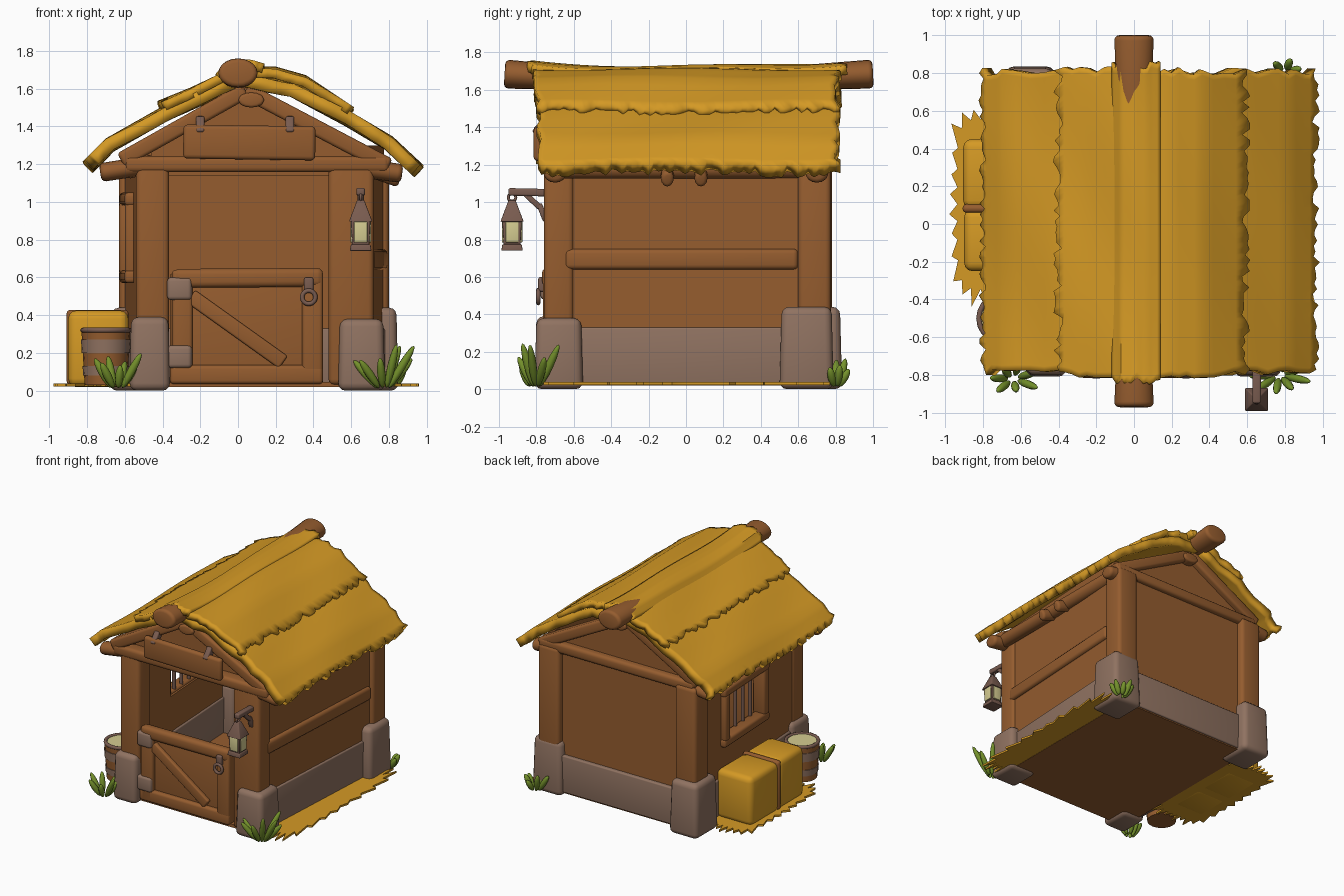
import bpy, bmesh, math, random
from mathutils import Vector, Matrix

random.seed(4)
if "Cube" in bpy.data.objects:
    bpy.data.objects.remove(bpy.data.objects["Cube"])


def material(name, rgb):
    m = bpy.data.materials.new(name)
    m.use_nodes = True
    m.diffuse_color = (*rgb, 1)
    bsdf = m.node_tree.nodes["Principled BSDF"]
    bsdf.inputs["Base Color"].default_value = (*rgb, 1)
    bsdf.inputs["Roughness"].default_value = 0.9
    return m


WOOD = material("wood brown", (0.30, 0.108, 0.028))
THATCH = material("straw yellow", (0.66, 0.32, 0.018))
STONE = material("stone grey", (0.28, 0.17, 0.12))
METAL = material("dark metal", (0.19, 0.105, 0.078))
LEAF = material("grass green", (0.18, 0.29, 0.025))
CREAM = material("pale cream", (0.66, 0.60, 0.28))


def finish(name, bm, mat):
    me = bpy.data.meshes.new(name)
    bm.to_mesh(me)
    bm.free()
    me.materials.append(mat)
    ob = bpy.data.objects.new(name, me)
    bpy.context.collection.objects.link(ob)
    bpy.ops.object.select_all(action='DESELECT')
    ob.select_set(True)
    bpy.context.view_layer.objects.active = ob
    bpy.ops.object.shade_smooth_by_angle(angle=math.radians(40))
    return ob


def frame(p, q):
    """Matrix whose z axis runs from p to q, placed at their middle."""
    p, q = Vector(p), Vector(q)
    d = (q - p).normalized()
    up = Vector((0, 1, 0)) if abs(d.z) > 0.99 else Vector((0, 0, 1))
    side = up.cross(d).normalized()
    m = Matrix((side, d.cross(side), d)).transposed().to_4x4()
    m.translation = (p + q) / 2
    return m, (q - p).length


def bar(name, p, q, w, h, mat, bevel=0.015, sides=4, taper=1.0):
    """Beam from p to q, square or round, with softened edges."""
    bm = bmesh.new()
    m, length = frame(p, q)
    r = math.sqrt(0.5) if sides == 4 else 0.5
    bmesh.ops.create_cone(bm, cap_ends=True, segments=sides, radius1=r, radius2=r * taper, depth=length)
    if sides == 4:
        bmesh.ops.rotate(bm, verts=bm.verts, matrix=Matrix.Rotation(math.pi / 4, 3, 'Z'))
    bmesh.ops.scale(bm, verts=bm.verts, vec=(w, h, 1))
    if bevel:
        edges = [e for e in bm.edges if e.calc_face_angle(0) > 0.7]
        bmesh.ops.bevel(bm, geom=edges, offset=bevel, segments=3, profile=0.5, affect='EDGES')
    bm.transform(m)
    return finish(name, bm, mat)


def box(name, x, y, z, mat, bevel=0.015, taper=1.0):
    cx, cy = sum(x) / 2, sum(y) / 2
    return bar(name, (cx, cy, z[0]), (cx, cy, z[1]), x[1] - x[0], y[1] - y[0], mat, bevel, taper=taper)


def slab(name, p, q, z, t, mat, bevel=0.0):
    """Upright wall piece between two plan points."""
    zc = sum(z) / 2
    return bar(name, (*p, zc), (*q, zc), t, z[1] - z[0], mat, bevel)


def ring(name, c, r, thick, mat, rot):
    bpy.ops.mesh.primitive_torus_add(location=c, major_radius=r, minor_radius=thick,
                                     major_segments=20, minor_segments=8, rotation=rot)
    ob = bpy.context.object
    ob.name = name
    ob.data.materials.append(mat)
    bpy.ops.object.shade_smooth()


def prism(name, outline, y, t, mat):
    """Flat outline in x and z, given a thickness along y."""
    bm = bmesh.new()
    f = bm.faces.new([bm.verts.new((a, y, b)) for a, b in outline])
    g = bmesh.ops.extrude_face_region(bm, geom=[f])["geom"]
    bmesh.ops.translate(bm, vec=(0, t, 0), verts=[v for v in g if isinstance(v, bmesh.types.BMVert)])
    bmesh.ops.recalc_face_normals(bm, faces=bm.faces)
    return finish(name, bm, mat)


def thatch(name, prof, y0, y1, thick, ragged=(), lift=0.0):
    """Sheet of thatch along y; the listed profile ends get a ragged fringe."""
    pts = []
    for a, b in zip(prof, prof[1:]):
        pts += [Vector(a).lerp(Vector(b), k / 4) for k in range(4)]
    pts.append(Vector(prof[-1]))
    n = 56
    shift = [(random.uniform(-0.02, 0.02), random.uniform(-0.02, 0.02)) for _ in pts]
    bm = bmesh.new()
    rows = []
    for i, p in enumerate(pts):
        end = i in [len(pts) - 1 if r else 0 for r in ragged]
        inner = pts[1] if i == 0 else pts[i - 1]
        row = []
        for j in range(n + 1):
            t = j / n
            s = (p - inner).normalized() * random.uniform(-0.035, 0.02) if end else Vector((0, 0))
            y = y0 + shift[i][0] + (y1 - y0 + shift[i][1] - shift[i][0]) * t
            wave = 0.007 * math.sin(5 * y + 9 * p.x) + lift * (2 * t - 1) ** 4
            row.append(bm.verts.new((p.x + s.x, y, p.y + s.y + wave)))
        rows.append(row)
    for a, b in zip(rows, rows[1:]):
        for j in range(n):
            bm.faces.new((a[j], b[j], b[j + 1], a[j + 1]))
    ob = finish(name, bm, THATCH)
    mod = ob.modifiers.new("thickness", 'SOLIDIFY')
    mod.thickness, mod.offset = thick, -1


# Roof thatch in layers, and the ridge pole
thatch("thatch_right_lower", [(0.03, 1.68), (0.3, 1.63), (0.6, 1.47), (0.82, 1.34), (0.97, 1.20)], -0.79, 0.81, 0.07, (1,))
thatch("thatch_right_upper", [(0.03, 1.71), (0.2, 1.71), (0.36, 1.665), (0.6, 1.505)], -0.8, 0.81, 0.05, (1,))
thatch("thatch_left_lower", [(-0.81, 1.22), (-0.7, 1.33), (-0.4, 1.5), (-0.04, 1.66)], -0.79, 0.81, 0.07, (0,))
thatch("thatch_left_upper", [(-0.41, 1.535), (-0.25, 1.6), (-0.06, 1.69)], -0.8, 0.82, 0.05, (0,))
thatch("thatch_ridge", [(-0.12, 1.65), (-0.07, 1.71), (0, 1.732), (0.07, 1.73), (0.14, 1.715)], -0.83, 0.84, 0.05, (), 0.02)
bar("ridge_pole_front", (0, -0.97, 1.685), (0, -0.3, 1.645), 0.21, 0.155, WOOD, 0.025, 20, 0.7)
bar("ridge_pole_back", (0, 1.0, 1.685), (0, 0.2, 1.645), 0.21, 0.155, WOOD, 0.025, 20, 0.7)

# Corner posts with stone footings
for n, px, py, sx, sy, top in (
        ("front_right", (-0.54, -0.365), (-0.76, -0.6), (-0.575, -0.36), (-0.81, -0.55), 0.39),
        ("front_left", (0.48, 0.72), (-0.76, -0.6), (0.53, 0.78), (-0.81, -0.55), 0.38),
        ("back_right", (-0.63, -0.44), (0.6, 0.78), (-0.68, -0.42), (0.54, 0.835), 0.44),
        ("back_left", (0.61, 0.80), (0.6, 0.775), (0.58, 0.85), (0.5, 0.79), 0.44)):
    box(n + "_post", px, py, (0.03, 1.2), WOOD, 0.03)
    box(n + "_footing", sx, sy, (0.0, top), STONE, 0.04, 0.92)


# Walls with a stone lower band
def left_x(y):
    return -0.53 - 0.055 * y


def right_x(y):
    return 0.70 + 0.055 * y


box("floor", (-0.52, 0.72), (-0.74, 0.74), (0.02, 0.045), WOOD, 0)
slab("left_wall", (right_x(-0.68), -0.68), (right_x(0.68), 0.68), (0.04, 1.3), 0.07, WOOD)
slab("left_wall_band", (right_x(-0.68), -0.68), (right_x(0.68), 0.68), (0.03, 0.33), 0.10, STONE, 0.01)
slab("left_wall_rail", (right_x(-0.65) + 0.03, -0.65), (right_x(0.6) + 0.03, 0.6), (0.64, 0.75), 0.06, WOOD, 0.025)
slab("back_wall", (-0.54, 0.69), (0.72, 0.69), (0.04, 1.2), 0.07, WOOD)
slab("back_wall_band", (-0.54, 0.70), (0.72, 0.70), (0.03, 0.33), 0.11, STONE, 0.01)
W0, W1, Z0, Z1 = -0.18, 0.34, 0.62, 1.0
for n, a, b, z in (("lower", -0.68, 0.68, (0.04, Z0)), ("upper", -0.68, 0.68, (Z1, 1.26)),
                   ("front", -0.68, W0, (Z0, Z1)), ("back", W1, 0.68, (Z0, Z1))):
    slab("right_wall_" + n, (left_x(a), a), (left_x(b), b), z, 0.07, WOOD)
slab("right_wall_band", (left_x(-0.68), -0.68), (left_x(0.68), 0.68), (0.03, 0.33), 0.10, STONE, 0.01)

# Barred window
for n, z in (("sill", Z0 - 0.015), ("head", Z1 + 0.015)):
    slab("window_" + n, (left_x(W0) - 0.03, W0 - 0.05), (left_x(W1) - 0.03, W1 + 0.05), (z - 0.035, z + 0.035), 0.10, WOOD, 0.02)
for y in (W0 - 0.01, W1 + 0.01):
    box("window_jamb", (left_x(y) - 0.08, left_x(y) + 0.03), (y - 0.035, y + 0.035), (Z0, Z1), WOOD, 0.02)
for k in range(1, 5):
    y = W0 + (W1 - W0) * k / 5
    bar("window_bar", (left_x(y), y, Z0), (left_x(y), y, Z1), 0.028, 0.028, METAL, 0, 10)

# Gables, rafters and beams
gable = [(-0.56, 1.14), (0.74, 1.14), (0.74, 1.24), (0.06, 1.62), (-0.04, 1.6), (-0.56, 1.28)]
prism("front_gable", gable, -0.67, 0.05, WOOD)
prism("back_gable", gable, 0.66, 0.05, WOOD)
for side, s in (("front", -1), ("back", 1)):
    y = 0.70 * s
    bar(side + "_tie_beam", (-0.6, y, 1.2), (0.8, y, 1.2), 0.13, 0.085, WOOD, 0.025)
    bar(side + "_rafter_right", (-0.62, y, 1.22), (0.04, y, 1.59), 0.12, 0.085, WOOD, 0.02)
    bar(side + "_rafter_left", (0.80, y, 1.19), (0.04, y, 1.59), 0.12, 0.085, WOOD, 0.02)
    bar(side + "_king_knob", (0.07, y - 0.08, 1.54), (0.07, y + 0.08, 1.54), 0.14, 0.08, WOOD, 0.015, 14)
    bar(side + "_eave_log_right", (-0.73, y, 1.155), (-0.44, y, 1.2), 0.12, 0.10, WOOD, 0.025, 14)
    bar(side + "_eave_log_left", (0.87, y, 1.15), (0.58, y, 1.19), 0.12, 0.10, WOOD, 0.025, 14)
for x in (-0.57, 0.75):
    bar("wall_plate", (x, -0.72, 1.18), (x, 0.74, 1.18), 0.11, 0.11, WOOD, 0.02, 14)
for y in (-0.1, 0.08):
    bar("eave_peg", (0.86, y, 1.12), (0.72, y, 1.17), 0.07, 0.09, WOOD, 0.02, 12)

# Half door with braces, hinges and latch
box("door_panel", (-0.36, 0.45), (-0.73, -0.69), (0.04, 0.62), WOOD, 0.01)
bar("door_top_rail", (-0.34, -0.73, 0.595), (0.45, -0.73, 0.60), 0.08, 0.10, WOOD, 0.03)
bar("door_bottom_rail", (-0.36, -0.73, 0.085), (0.45, -0.73, 0.085), 0.07, 0.10, WOOD, 0.02)
for x in (-0.295, 0.395):
    box("door_stile", (x - 0.055, x + 0.055), (-0.765, -0.69), (0.04, 0.64), WOOD, 0.02)
bar("door_brace", (-0.25, -0.74, 0.5), (0.24, -0.74, 0.15), 0.04, 0.08, WOOD, 0.012)
for z in (0.54, 0.18):
    box("door_hinge", (-0.375, -0.245), (-0.778, -0.69), (z - 0.06, z + 0.06), STONE, 0.02)
box("door_latch", (0.35, 0.40), (-0.79, -0.74), (0.52, 0.60), METAL, 0.012)
ring("latch_ring", (0.375, -0.79, 0.495), 0.035, 0.012, METAL, (math.pi / 2, 0, 0))

# Blank hanging board
bar("hanging_board", (-0.29, -0.79, 1.32), (0.41, -0.79, 1.31), 0.05, 0.18, WOOD, 0.022)
for x in (-0.2, 0.275):
    bar("board_hook", (x, -0.80, 1.36), (x, -0.74, 1.44), 0.045, 0.06, METAL, 0.01)

# Lantern on a bracket
LX, LY = 0.65, -0.93
bar("lantern_arm", (LX, -0.73, 1.05), (LX, LY - 0.02, 1.055), 0.045, 0.04, METAL, 0.01)
bar("lantern_brace_lower", (LX, -0.75, 0.90), (LX, -0.785, 0.99), 0.035, 0.03, METAL, 0.008)
bar("lantern_brace_upper", (LX, -0.78, 0.97), (LX, -0.86, 1.045), 0.035, 0.03, METAL, 0.008)
ring("lantern_ring", (LX, LY, 1.025), 0.02, 0.008, METAL, (0, math.pi / 2, 0))
for n, z, w, taper in (("base", (0.74, 0.775), 0.115, 0.9), ("body", (0.77, 0.90), 0.09, 1.15),
                       ("roof", (0.895, 1.01), 0.125, 0.3)):
    box("lantern_" + n, (LX - w / 2, LX + w / 2), (LY - w / 2, LY + w / 2), z, METAL, 0.006, taper)
box("lantern_pane_front_back", (LX - 0.035, LX + 0.035), (LY - 0.055, LY + 0.055), (0.785, 0.895), CREAM, 0.004)
box("lantern_pane_sides", (LX - 0.055, LX + 0.055), (LY - 0.035, LY + 0.035), (0.785, 0.895), CREAM, 0.004)

# Bucket
BX, BY = -0.70, -0.5
for n, z0, z1, d, mat in (("bucket", 0.03, 0.315, 0.225, WOOD), ("bucket_low_hoop", 0.08, 0.13, 0.24, STONE),
                          ("bucket_high_hoop", 0.2, 0.27, 0.256, STONE), ("bucket_filling", 0.31, 0.322, 0.23, CREAM)):
    bar(n, (BX, BY, z0), (BX, BY, z1), d, d, mat, 0, 20, 1.15 if n == "bucket" else 1.03)
ring("bucket_rim", (BX, BY, 0.32), 0.122, 0.014, METAL, (0, 0, 0))

# Hay bale with strap
box("bale_back", (-0.905, -0.58), (0.08, 0.45), (0.02, 0.42), THATCH, 0.045)
box("bale_front", (-0.9, -0.58), (-0.25, 0.08), (0.02, 0.425), THATCH, 0.045)
box("bale_strap", (-0.908, -0.58), (0.06, 0.105), (0.03, 0.428), WOOD, 0.02)


# Loose straw on the ground, spiky at the edge
def straw(name, x0, x1, y0, y1):
    bm = bmesh.new()
    n = 64
    vs = []
    for k in range(n):
        a = math.tau * k / n
        c, s = math.cos(a), math.sin(a)
        f = (abs(c) ** 6 + abs(s) ** 6) ** (-1 / 6) * (random.uniform(0.95, 1.05) if k % 2 else 0.86)
        vs.append(bm.verts.new(((x0 + x1) / 2 + c * f * (x1 - x0) / 2, (y0 + y1) / 2 + s * f * (y1 - y0) / 2, 0.022)))
    face = bm.faces.new(vs)
    g = bmesh.ops.extrude_face_region(bm, geom=[face])["geom"]
    bmesh.ops.translate(bm, vec=(0, 0, 0.016), verts=[v for v in g if isinstance(v, bmesh.types.BMVert)])
    bmesh.ops.recalc_face_normals(bm, faces=bm.faces)
    finish(name, bm, THATCH)


straw("straw_right", -0.97, -0.48, -0.42, 0.63)
straw("straw_left", 0.58, 0.95, -0.74, 0.74)


# Grass tufts of plump blades
def tuft(name, x, y, size, count):
    for k in range(count):
        a = math.tau * k / count + 0.4
        lean = random.uniform(0.25, 0.7)
        tip = Vector((math.cos(a) * lean, math.sin(a) * lean * 0.7, random.uniform(0.6, 1))) * size
        base = Vector((x + math.cos(a) * 0.03, y + math.sin(a) * 0.02, 0.015))
        m, length = frame(base, base + tip)
        bm = bmesh.new()
        bmesh.ops.create_uvsphere(bm, u_segments=10, v_segments=8, radius=1)
        bmesh.ops.scale(bm, verts=bm.verts, vec=(0.022, 0.022, length / 2))
        bm.transform(m)
        finish(name, bm, LEAF)


tuft("grass_front_right", -0.64, -0.82, 0.19, 7)
tuft("grass_front_left", 0.77, -0.8, 0.24, 9)
tuft("grass_back_left", 0.8, 0.8, 0.15, 7)
